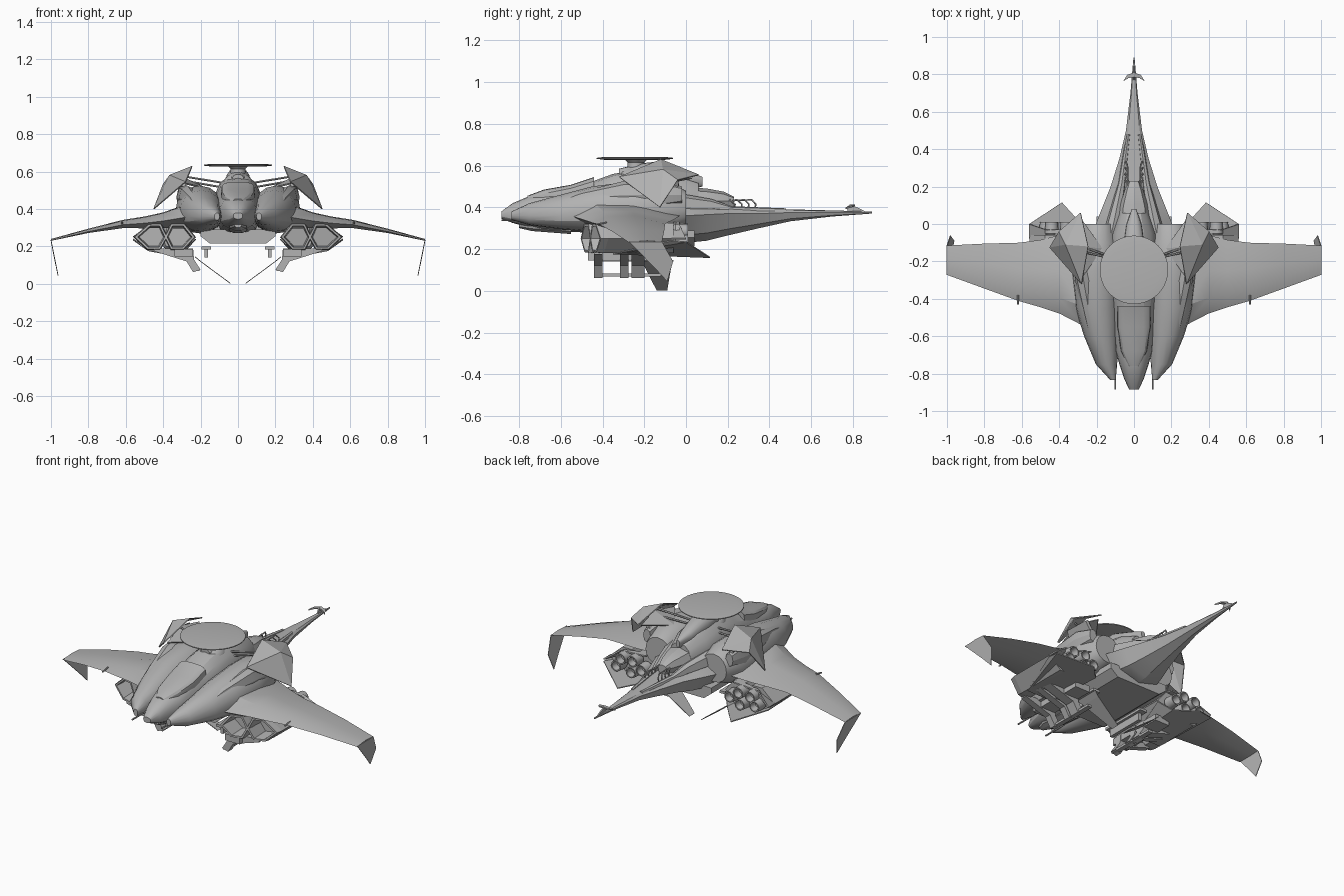
import bpy, bmesh, math
from mathutils import Vector

grey = bpy.data.materials.new("hull grey")
grey.diffuse_color = (0.45, 0.45, 0.45, 1)


def make(name, bm, mirror=False, smooth=0, thick=0):
    bmesh.ops.recalc_face_normals(bm, faces=bm.faces)
    me = bpy.data.meshes.new(name)
    bm.to_mesh(me)
    bm.free()
    ob = bpy.data.objects.new(name, me)
    bpy.context.collection.objects.link(ob)
    me.materials.append(grey)
    if thick:
        m = ob.modifiers.new("thickness", 'SOLIDIFY')
        m.thickness = thick
        m.offset = 0
    if mirror:
        m = ob.modifiers.new("mirror", 'MIRROR')
        m.use_mirror_merge = False
    if smooth:
        bpy.ops.object.select_all(action='DESELECT')
        ob.select_set(True)
        bpy.context.view_layer.objects.active = ob
        bpy.ops.object.shade_smooth_by_angle(angle=math.radians(smooth))
    return ob


def bridge(bm, rings):
    """Skin a list of equal-length closed point rings and cap both ends."""
    vs = [[bm.verts.new(p) for p in r] for r in rings]
    n = len(vs[0])
    for a, b in zip(vs, vs[1:]):
        for i in range(n):
            j = (i + 1) % n
            bm.faces.new((a[i], a[j], b[j], b[i]))
    bm.faces.new(vs[0])
    bm.faces.new(vs[-1])


def loft(name, rings, **kw):
    bm = bmesh.new()
    bridge(bm, rings)
    return make(name, bm, **kw)


def oval(y, cx, w, zb, zm, zt, n=16, p=0.85):
    out = []
    for i in range(n):
        a = math.tau * i / n
        c, s = math.cos(a), math.sin(a)
        h = zt - zm if s > 0 else zm - zb
        out.append((cx + w * math.copysign(abs(c) ** p, c), y,
                    zm + h * math.copysign(abs(s) ** p, s)))
    return out


def hull(name, stations, mirror=False, n=16, p=0.85):
    return loft(name, [oval(*s, n=n, p=p) for s in stations], mirror=mirror, smooth=25)


def disc(z, r, y, n=40):
    return [(r * math.cos(math.tau * i / n), y + r * math.sin(math.tau * i / n), z)
            for i in range(n)]


def plate(name, pts, faces, thick=0.008):
    bm = bmesh.new()
    vs = [bm.verts.new(p) for p in pts]
    for f in faces:
        bm.faces.new([vs[i] for i in f])
    return make(name, bm, mirror=True, thick=thick)


def box(bm, x0, x1, y0, y1, z0, z1):
    bridge(bm, [[(x0, y, z0), (x1, y, z0), (x1, y, z1), (x0, y, z1)] for y in (y0, y1)])


def rods(name, paths, r=0.006):
    bm = bmesh.new()
    for path in paths:
        for a, b in zip(path, path[1:]):
            a, b = Vector(a), Vector(b)
            q = (b - a).to_track_quat('Z', 'Y')
            circ = [q @ Vector((r * math.cos(k * math.pi / 3), r * math.sin(k * math.pi / 3), 0))
                    for k in range(6)]
            bridge(bm, [[a + c for c in circ], [b + c for c in circ]])
    return make(name, bm, mirror=True)


# central fuselage with cockpit nose
hull("fuselage", [(-.885, 0, .025, .345, .365, .38), (-.83, 0, .052, .325, .36, .42),
                  (-.76, 0, .075, .305, .37, .45), (-.68, 0, .10, .29, .37, .47),
                  (-.5, 0, .115, .28, .38, .505), (-.35, 0, .125, .26, .40, .56),
                  (-.2, 0, .13, .25, .40, .585), (-.05, 0, .12, .24, .40, .56),
                  (.06, 0, .08, .25, .39, .52)])
# raised canopy, dorsal spine and chin
hull("canopy", [(-.76, 0, .03, .40, .42, .455), (-.68, 0, .07, .40, .44, .485),
                (-.55, 0, .09, .42, .47, .508), (-.44, 0, .09, .45, .50, .545)], p=.6)
hull("dorsal_spine", [(-.32, 0, .03, .54, .56, .585), (-.22, 0, .065, .52, .56, .61),
                      (-.13, 0, .06, .5, .56, .62), (0, 0, .04, .48, .54, .575),
                      (.08, 0, .012, .5, .53, .545)])
hull("chin", [(-.80, 0, .02, .30, .32, .34), (-.74, 0, .05, .285, .32, .36),
              (-.55, 0, .06, .27, .31, .36)], n=10)
# long tail boom and rear housing
hull("tail_boom", [(-.3, 0, .26, .245, .32, .44), (0, 0, .205, .23, .36, .41),
                   (.1, 0, .165, .24, .365, .405), (.2, 0, .125, .265, .37, .40),
                   (.35, 0, .078, .30, .37, .395), (.5, 0, .043, .333, .375, .39),
                   (.7, 0, .019, .356, .375, .385), (.89, 0, .003, .37, .375, .38)], n=8, p=1)
hull("rear_housing", [(-.05, 0, .10, .38, .44, .50), (.1, 0, .075, .38, .43, .49),
                      (.18, 0, .05, .38, .43, .475), (.23, 0, .03, .39, .43, .45)], n=8)
hull("rear_side_ridge", [(-.05, .12, .045, .36, .40, .47), (.12, .085, .03, .37, .395, .44),
                         (.22, .065, .02, .37, .385, .405), (.48, .03, .01, .37, .38, .395)],
     mirror=True, n=8)
rods("rear_claws", [[(.03, .18, .43), (.035, .21 + .035 * i, .436), (.045, .235 + .033 * i, .415),
                     (.05, .23 + .033 * i, .38)] for i in range(4)], .004)
# crescent fin at the tail tip
plate("tail_crescent", [(0, .81, .41), (.035, .798, .405), (.056, .765, .395), (.03, .78, .405),
                        (0, .785, .41)], [(0, 1, 2, 3, 4)])
plate("tail_fin", [(0, .77, .385), (0, .86, .38), (0, .83, .395), (0, .785, .413)], [(0, 1, 2, 3)])

# shoulder cowls beside the cockpit
hull("shoulder_cowl", [(-.835, .112, .014, .340, .36, .38), (-.75, .147, .057, .315, .36, .42),
                       (-.6, .175, .092, .295, .36, .46), (-.45, .195, .118, .28, .37, .50),
                       (-.25, .205, .13, .27, .38, .525), (-.1, .20, .12, .27, .39, .52),
                       (.0, .19, .085, .31, .39, .48)], mirror=True, p=.95)
hull("shoulder_pod", [(-.61, .225, .012, .40, .42, .43), (-.5, .235, .032, .40, .44, .475),
                      (-.3, .27, .045, .40, .46, .525), (-.12, .285, .045, .40, .46, .53),
                      (-.02, .28, .025, .42, .46, .50)], mirror=True, n=8)
rods("nose_prongs", [[(.10, -.885, .338), (.10, -.72, .338)]], .005)


# swept, drooping wing
def wing_ring(x, le, te, zt, zb):
    c, zm = te - le, (zt + zb) / 2
    return [(x, le, zm - .004), (x, le + .2 * c, zt - .004), (x, le + .55 * c, zt),
            (x, te, zm), (x, le + .6 * c, zb), (x, le + .2 * c, zb)]


loft("wing", [wing_ring(*s) for s in [
    (.15, -.66, -.02, .45, .29), (.28, -.54, -.03, .425, .295), (.4, -.478, -.06, .382, .298),
    (.5, -.445, -.085, .36, .297), (.615, -.412, -.10, .342, .298), (.8, -.345, -.105, .295, .272),
    (1.0, -.272, -.115, .24, .23)]], mirror=True, smooth=25)
rods("wing_fence", [[(.62, -.43, .318), (.62, -.38, .328)]], .005)
plate("winglet", [(1, -.272, .235), (1, -.115, .235), (.982, -.062, .14), (.962, -.09, .045),
                  (.975, -.15, .11)], [(0, 1, 2, 3, 4)], .004)


# twin hexagonal intake ducts under each wing, front face swept back
def hexagon(pts, y, k=1.0):
    cx = sum(p[0] for p in pts) / 6
    cz = sum(p[1] for p in pts) / 6
    ring = [(cx + (x - cx) * k, cz + (z - cz) * k) for x, z in pts]
    sweep = .3 if y < -.1 else 0
    return [(x, y + sweep * (x - .23), z) for x, z in ring]


inner = [(.225, .25), (.285, .325), (.36, .325), (.395, .25), (.36, .18), (.29, .18)]
outer = [(.375, .25), (.41, .325), (.475, .325), (.56, .25), (.485, .18), (.415, .18)]
for label, h in (("inner", inner), ("outer", outer)):
    loft(label + "_duct", [hexagon(h, -.06, .8), hexagon(h, -.06), hexagon(h, -.47),
                           hexagon(h, -.505, .93), hexagon(h, -.505, .78), hexagon(h, -.40, .7)],
         mirror=True)
plate("duct_shroud", [(.395, -.06, .32), (.56, -.07, .25), (.56, .0, .25), (.47, -.03, .315),
                      (.30, -.03, .325), (.29, -.06, .325)], [(0, 1, 2, 3), (0, 3, 4, 5)])
plate("duct_keel", [(.225, -.06, .24), (.56, -.07, .24), (.56, .0, .235), (.385, .115, .16),
                    (.28, .0, .18), (.30, -.35, .178), (.48, -.35, .178)],
      [(0, 4, 5), (1, 6, 2), (2, 6, 5, 4, 3)], .006)

# exhaust nozzles
bm = bmesh.new()
for x, z in ((.30, .25), (.36, .29), (.37, .22), (.44, .285), (.47, .235)):
    bridge(bm, [oval(y, x, r, z - r, z, z + r, n=14, p=1) for y, r in
                ((-.07, .022), (-.05, .037), (.01, .033), (.01, .026), (-.03, .02))])
make("exhaust_nozzles", bm, mirror=True, smooth=35)

# belly tray, under-wing racks and rails
bm = bmesh.new()
bridge(bm, [[(-.2, y, .255), (-.15, y, .215), (.15, y, .215), (.2, y, .255), (.2, y, .29),
             (-.2, y, .29)] for y in (-.44, .04)])
make("belly_tray", bm)
bm = bmesh.new()
rib = [(.20, .075), (.24, .062), (.275, .12), (.45, .175), (.45, .19), (.24, .19), (.235, .13)]
for y0, y1 in ((-.44, -.40), (-.315, -.275), (-.26, -.20)):
    bridge(bm, [[(x, y, z) for x, z in rib] for y in (y0, y1)])
box(bm, .205, .235, -.44, -.12, .068, .082)
box(bm, .24, .34, -.47, -.10, .145, .185)
box(bm, .16, .18, -.40, -.15, .14, .19)
box(bm, .145, .195, -.42, -.12, .185, .20)
make("weapon_rack", bm, mirror=True)
plate("ventral_fin", [(.23, -.22, .145), (.23, -.06, .145), (.20, -.07, .12), (.04, -.09, .002),
                      (.04, -.14, .002), (.20, -.20, .12)], [(0, 1, 2, 5), (5, 2, 3, 4)], .004)

# folded upper fins with struts and braces
plate("upper_fin", [(.28, -.32, .545), (.45, -.125, .40), (.40, -.04, .53), (.285, .06, .555),
                    (.245, -.12, .628), (.365, -.11, .58)],
      [(0, 1, 5), (1, 2, 5), (2, 3, 5), (3, 4, 5), (4, 0, 5)], .006)
plate("fin_strut", [(.17, -.13, .51), (.28, -.29, .535), (.30, -.12, .57), (.285, .03, .54)],
      [(0, 1, 2), (0, 2, 3)], .008)
plate("fin_post", [(.26, -.22, .48), (.26, -.03, .46), (.31, -.04, .555), (.31, -.2, .56)],
      [(0, 1, 2, 3)], .02)
rods("fin_braces", [[(.05, -.2, .535), (.31, -.14, .578)], [(.05, -.2, .51), (.28, -.12, .55)]], .006)

# sensor dome, pylon and dish
loft("sensor_dome", [disc(.53 + .065 * math.sin(a), .082 * math.cos(a), -.25, 20)
                     for a in [math.radians(-80 + 20 * i) for i in range(9)]], smooth=40)
loft("dish_pylon", [disc(z, r, -.24, 20) for z, r in
                    ((.56, .05), (.595, .04), (.615, .04), (.63, .055))], smooth=30)
loft("radar_dish", [disc(z, r, -.245) for z, r in
                    ((.627, .14), (.632, .183), (.637, .183), (.642, .14))], smooth=30)
